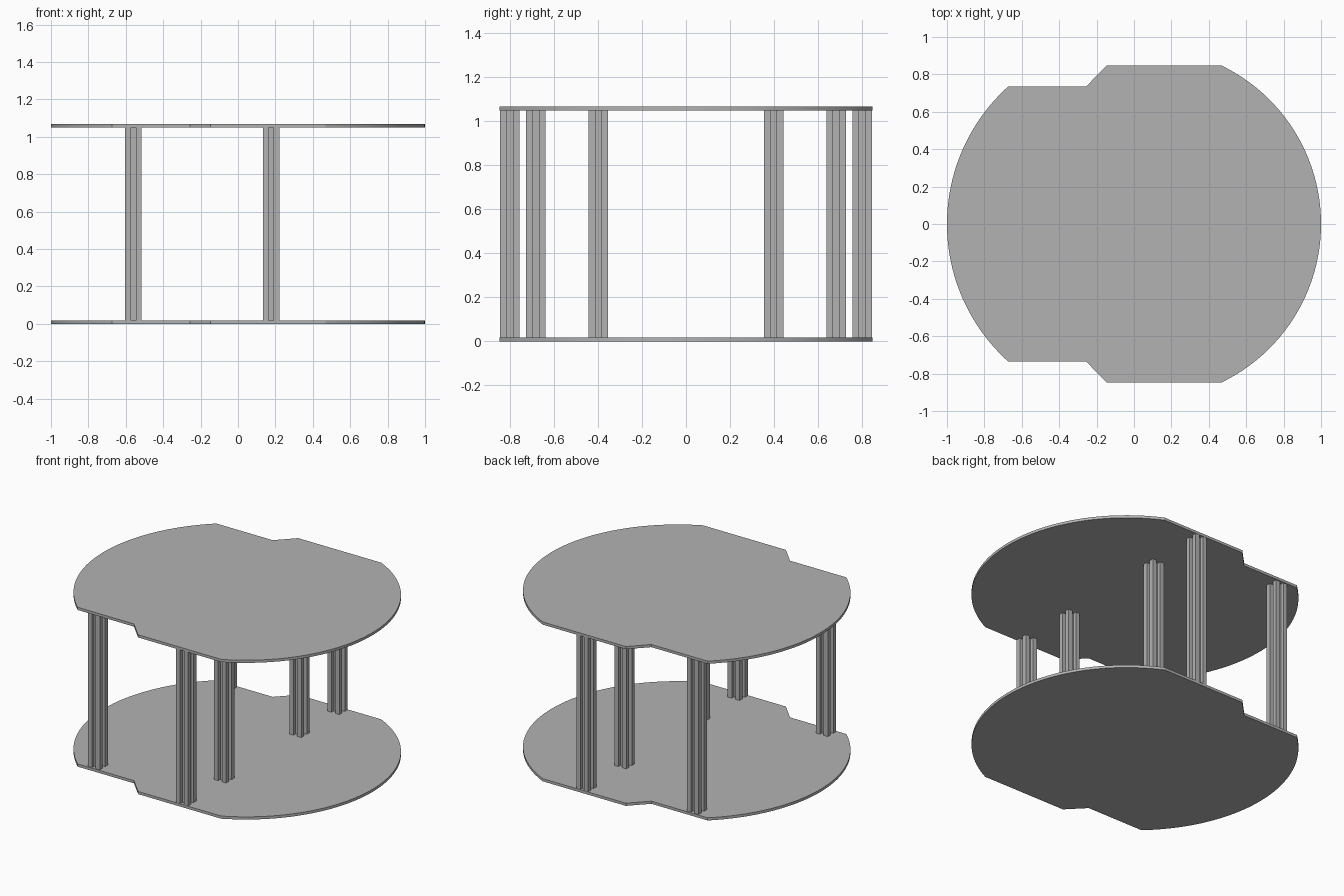
import bpy, bmesh, math

cube = bpy.data.objects.get("Cube")
if cube:
    bpy.data.objects.remove(cube, do_unlink=True)

grey = bpy.data.materials.new("light_grey")
grey.use_nodes = True
colour = (0.45, 0.45, 0.45, 1)
grey.diffuse_color = colour
grey.node_tree.nodes["Principled BSDF"].inputs["Base Color"].default_value = colour


def extrude_profile(name, points, bottom, top, location=(0, 0)):
    """Solid prism from a counter-clockwise outline."""
    bm = bmesh.new()
    face = bm.faces.new([bm.verts.new((x, y, bottom)) for x, y in points])
    result = bmesh.ops.extrude_face_region(bm, geom=[face])
    raised = [v for v in result["geom"] if isinstance(v, bmesh.types.BMVert)]
    bmesh.ops.translate(bm, verts=raised, vec=(0, 0, top - bottom))
    bmesh.ops.recalc_face_normals(bm, faces=bm.faces)
    mesh = bpy.data.meshes.new(name)
    bm.to_mesh(mesh)
    bm.free()
    mesh.materials.append(grey)
    obj = bpy.data.objects.new(name, mesh)
    obj.location = (*location, 0)
    bpy.context.collection.objects.link(obj)
    return obj


def arc(start, tip_x, steps):
    """Half of a symmetric arc, from a corner to its tip on the x axis."""
    x, y = start
    centre = (tip_x**2 - x**2 - y**2) / (2 * (tip_x - x))
    radius = abs(tip_x - centre)
    side = math.copysign(1, tip_x)
    angle = math.atan2(y, (x - centre) * side)
    return [(centre + side * radius * math.cos(angle * (1 - i / steps)),
             radius * math.sin(angle * (1 - i / steps))) for i in range(steps + 1)]


# Plate outline: half along +y, mirrored to -y
right_arc = arc((0.468, 0.847), 1, 24)
left_arc = arc((-0.674, 0.734), -1, 24)
half = right_arc[::-1] + [(-0.147, 0.847), (-0.257, 0.734)] + left_arc
outline = half + [(x, -y) for x, y in half[-2:0:-1]]

PLATE, HEIGHT = 0.018, 1.067
for name, z in (("bottom_plate", 0), ("top_plate", HEIGHT - PLATE)):
    plate = extrude_profile(name, outline, z, z + PLATE)
    bpy.ops.object.select_all(action="DESELECT")
    plate.select_set(True)
    bpy.context.view_layer.objects.active = plate
    bpy.ops.object.shade_smooth_by_angle(angle=math.radians(20))

# Slotted square post section: one side turned four times
W, SLOT, CORE = 0.044, 0.014, 0.02
side = [(W, -W), (W, -SLOT), (CORE, -SLOT), (CORE, SLOT), (W, SLOT)]
section = []
for turn in range(4):
    c, s = ((1, 0), (0, 1), (-1, 0), (0, -1))[turn]
    section += [(x * c - y * s, x * s + y * c) for x, y in side]

# Three posts on each side
for label, x, y in (("rear_post", -0.559, 0.683),
                    ("outer_post", 0.177, 0.801),
                    ("inner_post", 0.177, 0.398)):
    for hand, sign in (("front", -1), ("back", 1)):
        extrude_profile(f"{label}_{hand}", section, PLATE, HEIGHT - PLATE, (x, y * sign))
